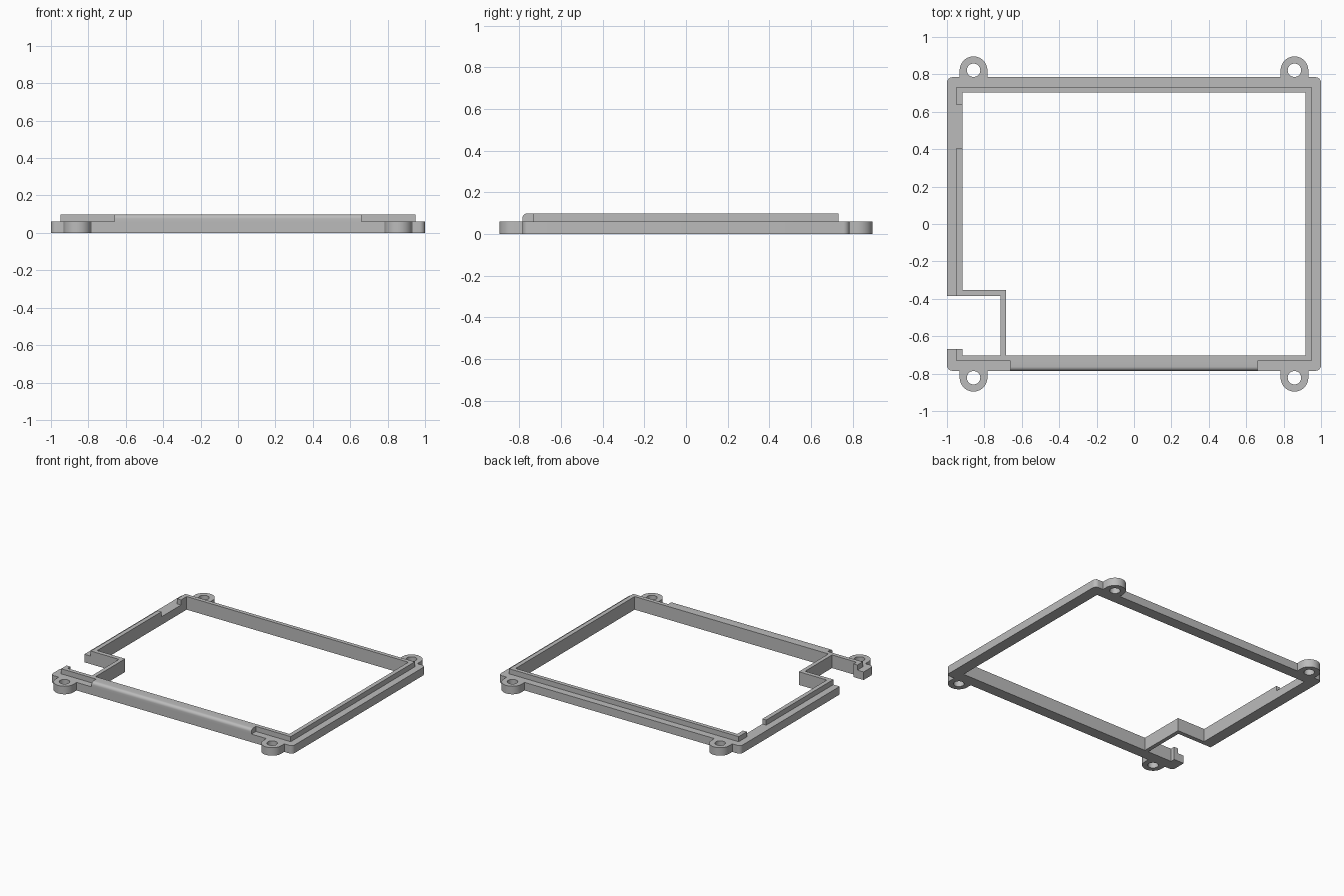
import bpy, bmesh, math

cube = bpy.data.objects.get("Cube")
if cube:
    bpy.data.objects.remove(cube, do_unlink=True)

BASE, TOP = 0.06, 0.098        # heights of the flange and of the raised lip
OUT_Y, IN_X, IN_Y = 0.785, 0.916, 0.702
EAR_X, EAR_Y, EAR_R, HOLE_R = 0.858, 0.822, 0.074, 0.036

grey = bpy.data.materials.new("grey plastic")
grey.use_nodes = True
grey.diffuse_color = (0.5, 0.5, 0.5, 1)
grey.node_tree.nodes["Principled BSDF"].inputs["Base Color"].default_value = (0.5, 0.5, 0.5, 1)


def prism(name, outline, z0, z1):
    """Extrude a flat outline from z0 up to z1."""
    bm = bmesh.new()
    face = bm.faces.new([bm.verts.new((x, y, z0)) for x, y in outline])
    up = bmesh.ops.extrude_face_region(bm, geom=[face])["geom"]
    for v in up:
        if isinstance(v, bmesh.types.BMVert):
            v.co.z = z1
    bmesh.ops.recalc_face_normals(bm, faces=bm.faces)
    mesh = bpy.data.meshes.new(name)
    bm.to_mesh(mesh)
    bm.free()
    mesh.materials.append(grey)
    obj = bpy.data.objects.new(name, mesh)
    bpy.context.collection.objects.link(obj)
    return obj


def rect(x0, x1, y0, y1):
    return [(x0, y0), (x1, y0), (x1, y1), (x0, y1)]


def arc(cx, cy, r, start, end, n):
    angles = [math.radians(start + (end - start) * i / n) for i in range(n + 1)]
    return [(cx + r * math.cos(a), cy + r * math.sin(a)) for a in angles]


def rounded_rect(hx, hy, r):
    pts = []
    for i, (sx, sy) in enumerate([(1, 1), (-1, 1), (-1, -1), (1, -1)]):
        pts += arc(sx * (hx - r), sy * (hy - r), r, 90 * i, 90 * i + 90, 6)
    return pts


def combine(target, tool, operation):
    """Apply a boolean and discard the tool."""
    mod = target.modifiers.new(operation, "BOOLEAN")
    mod.operation, mod.solver, mod.object = operation, "EXACT", tool
    bpy.context.view_layer.objects.active = target
    bpy.ops.object.modifier_apply(modifier=mod.name)
    bpy.data.objects.remove(tool, do_unlink=True)


# Flange with rounded corners
frame = prism("mounting_frame", rounded_rect(1.0, OUT_Y, 0.03), 0, BASE)

# Four screw ears
corners = [(sx, sy) for sx in (-1, 1) for sy in (-1, 1)]
for sx, sy in corners:
    cx, cy = sx * EAR_X, sy * EAR_Y
    tongue = arc(cx, cy, EAR_R, 0, 180, 24) if sy > 0 else arc(cx, cy, EAR_R, 180, 360, 24)
    tongue += [(tongue[-1][0], sy * 0.74), (tongue[0][0], sy * 0.74)]
    combine(frame, prism("screw_ear", tongue, 0, BASE), "UNION")

# Raised lip inside the flange
combine(frame, prism("raised_lip", rect(-0.948, 0.948, -0.732, 0.732), 0.02, TOP), "UNION")

# Full-width front rail with a rounded top edge
rail = prism("front_rail", rect(-0.66, 0.66, -OUT_Y, -0.6), 0, TOP)
bm = bmesh.new()
bm.from_mesh(rail.data)
edge = [e for e in bm.edges
        if all(v.co.z > BASE and v.co.y < -0.7 for v in e.verts)]
bmesh.ops.bevel(bm, geom=edge, offset=0.022, segments=6, profile=0.5, affect="EDGES")
bm.to_mesh(rail.data)
bm.free()
combine(frame, rail, "UNION")

# Central opening, stepped around the corner notch wall
opening = [(-IN_X, IN_Y), (-IN_X, -0.353), (-0.685, -0.353),
           (-0.685, -IN_Y), (IN_X, -IN_Y), (IN_X, IN_Y)]
combine(frame, prism("opening_cutter", opening, -0.1, 0.2), "DIFFERENCE")

# Corner notch, open to the side
notch = [(-1.1, -0.385), (-1.1, -0.668), (-IN_X, -0.668),
         (-IN_X, -IN_Y), (-0.715, -IN_Y), (-0.715, -0.385)]
combine(frame, prism("notch_cutter", notch, -0.1, 0.2), "DIFFERENCE")

# Gap in the side lip
combine(frame, prism("gap_cutter", rect(-1.1, -0.9, 0.407, 0.636), BASE, 0.2), "DIFFERENCE")

# Screw holes
for sx, sy in corners:
    hole = arc(sx * EAR_X, sy * EAR_Y, HOLE_R, 0, 360, 32)[:-1]
    combine(frame, prism("hole_cutter", hole, -0.1, 0.2), "DIFFERENCE")

# Smooth the round parts only
bpy.ops.object.select_all(action="DESELECT")
frame.select_set(True)
bpy.context.view_layer.objects.active = frame
bpy.ops.object.shade_smooth_by_angle(angle=math.radians(30))
